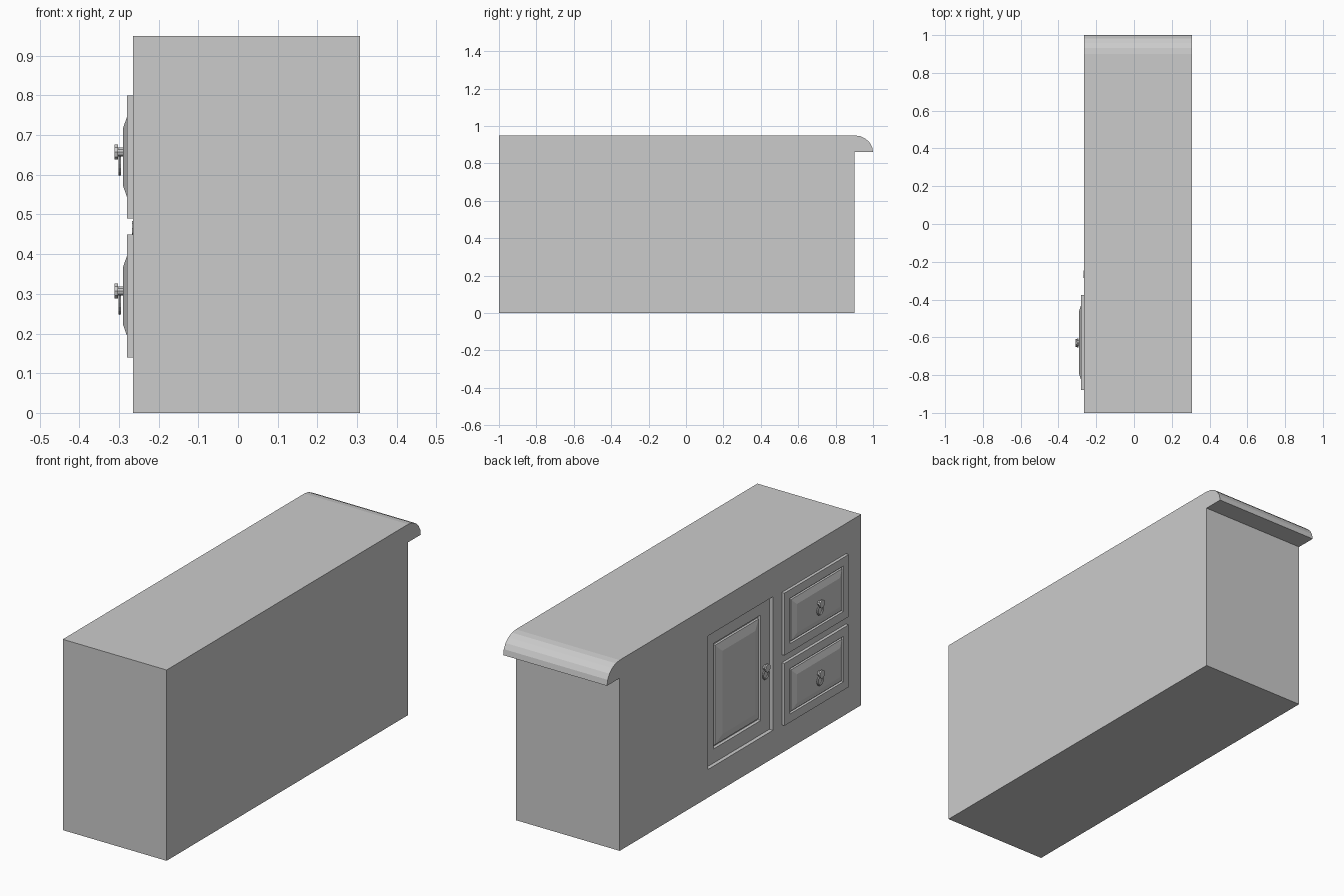
import bpy, bmesh, math

if "Cube" in bpy.data.objects:
    bpy.data.objects.remove(bpy.data.objects["Cube"])

XF, XB = -0.265, 0.307  # face with the doors, plain face


def finish(name, bm):
    bmesh.ops.recalc_face_normals(bm, faces=bm.faces)
    me = bpy.data.meshes.new(name)
    bm.to_mesh(me)
    bm.free()
    ob = bpy.data.objects.new(name, me)
    bpy.context.collection.objects.link(ob)
    return ob


def raised_panel(name, y0, y1, z0, z1, rings):
    """Nested rectangles given as (inset, x), joined into a panelled front."""
    bm = bmesh.new()
    loops = []
    for i, x in rings:
        pts = [(y0 + i, z0 + i), (y1 - i, z0 + i), (y1 - i, z1 - i), (y0 + i, z1 - i)]
        loops.append([bm.verts.new((x, y, z)) for y, z in pts])
    for a, b in zip(loops, loops[1:]):
        for k in range(4):
            n = (k + 1) % 4
            bm.faces.new((a[k], a[n], b[n], b[k]))
    bm.faces.new(loops[0])
    bm.faces.new(loops[-1])
    return finish(name, bm)


def pull(name, x, y, z):
    """Round knob with a collar and a hanging ring, on a surface at x."""
    for part, r, d, off in (("knob", 0.020, 0.008, 0.017), ("stem", 0.012, 0.015, 0.007)):
        bpy.ops.mesh.primitive_cylinder_add(vertices=10, radius=r, depth=d,
            location=(x - off, y, z), rotation=(0, math.pi / 2, 0))
        bpy.context.object.name = f"{name}_{part}"
    bpy.ops.mesh.primitive_torus_add(major_segments=14, minor_segments=6,
        major_radius=0.021, minor_radius=0.004,
        location=(x - 0.008, y, z - 0.035), rotation=(0, math.pi / 2, 0))
    bpy.context.object.name = f"{name}_ring"


# Counter body with rounded overhang: side profile swept along x
profile = [(-1, 0), (0.9, 0), (0.9, 0.86)]
for k in range(6):
    a = math.radians(18 * k)
    profile.append((0.9 + 0.1 * math.cos(a), 0.86 + 0.09 * math.sin(a)))
profile.append((-1, 0.95))
bm = bmesh.new()
face = bm.faces.new([bm.verts.new((XF, y, z)) for y, z in profile])
ext = bmesh.ops.extrude_face_region(bm, geom=[face])
bmesh.ops.translate(bm, vec=(XB - XF, 0, 0),
    verts=[v for v in ext["geom"] if isinstance(v, bmesh.types.BMVert)])
if face.is_valid and not any(len(e.link_faces) == 1 for e in bm.edges):
    pass
else:
    bmesh.ops.holes_fill(bm, edges=bm.edges, sides=0)
body = finish("counter_body", bm)

# Recess for the door
DY0, DY1, DZ0, DZ1 = -0.305, 0.205, 0.14, 0.805
cutter = raised_panel("door_recess_cutter", DY0, DY1, DZ0, DZ1, [(0, -0.228), (0, -0.4)])
cutter.hide_render = True
cutter.hide_viewport = True
cutter.display_type = 'WIRE'
mod = body.modifiers.new("door_recess", 'BOOLEAN')
mod.object = cutter
mod.operation = 'DIFFERENCE'
mod.solver = 'EXACT'

# Door set back in the recess
raised_panel("door", DY0, DY1, DZ0, DZ1, [
    (0, -0.229), (0, -0.246), (0.07, -0.246), (0.075, -0.236),
    (0.082, -0.236), (0.085, -0.244), (0.125, -0.256)])
pull("door", -0.246, -0.265, 0.465)

# Two drawers standing proud of the face
for label, z0 in (("lower", 0.14), ("upper", 0.49)):
    raised_panel(f"{label}_drawer", -0.88, -0.375, z0, z0 + 0.31, [
        (0, XF + 0.005), (0, -0.28), (0.042, -0.28), (0.045, -0.271),
        (0.05, -0.271), (0.052, -0.279), (0.083, -0.29)])
    pull(f"{label}_drawer", -0.29, -0.63, z0 + 0.167)
